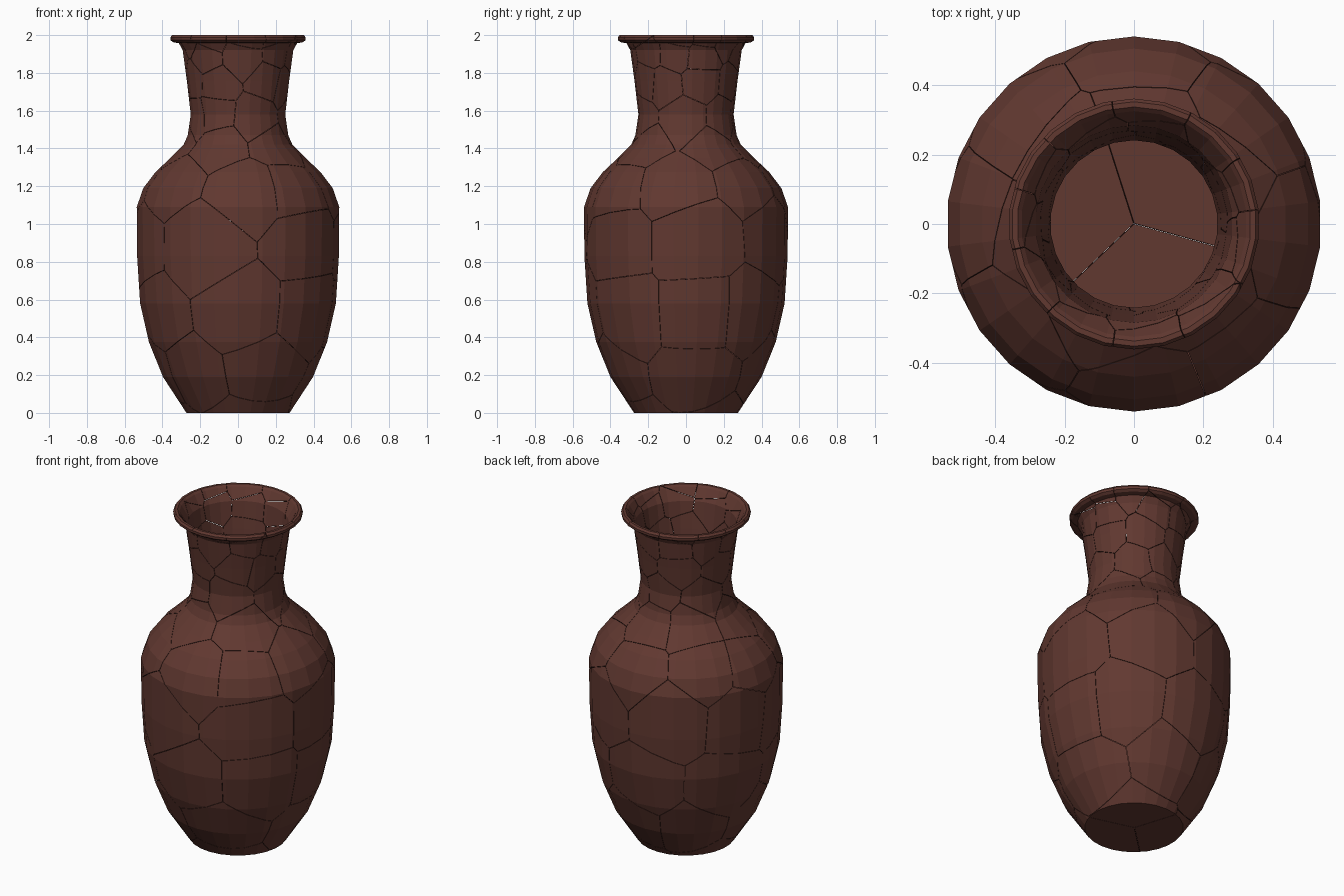
import bpy, bmesh, math, random
from mathutils import Vector

if "Cube" in bpy.data.objects:
    bpy.data.objects.remove(bpy.data.objects["Cube"])

random.seed(11)
SIDES = 26
WALL = 0.011
HALF_GAP = 0.001


def material(name, rgb):
    m = bpy.data.materials.new(name)
    m.diffuse_color = (*rgb, 1)
    m.use_nodes = True
    m.node_tree.nodes["Principled BSDF"].inputs["Base Color"].default_value = m.diffuse_color
    return m


clay = material("brown clay", (0.120, 0.040, 0.030))
dark = material("dark crack", (0.040, 0.014, 0.011))

# Outer silhouette (radius, height), then the rim, then the inner wall
outer = [(0.275, 0), (0.40, 0.19), (0.475, 0.375), (0.522, 0.58), (0.538, 0.83),
         (0.540, 1.09), (0.505, 1.19), (0.44, 1.275), (0.36, 1.35), (0.29, 1.42),
         (0.268, 1.47), (0.252, 1.58), (0.273, 1.76), (0.295, 1.92)]
rim = [(0.315, 1.957), (0.345, 1.962), (0.360, 1.973), (0.361, 1.988),
       (0.352, 2.0), (0.337, 2.0), (0.325, 1.988)]
inner = [(r - WALL, z) for r, z in reversed(outer[1:])] + [(0.275, 0.015)]
profile = outer + rim + inner

# Hollow vase body: lathe the profile, close base and inside floor
base = bmesh.new()
rings = []
for r, z in profile:
    rings.append([base.verts.new((r * math.sin(2 * math.pi * i / SIDES),
                                  -r * math.cos(2 * math.pi * i / SIDES), z))
                  for i in range(SIDES)])
for a, b in zip(rings, rings[1:]):
    for i in range(SIDES):
        j = (i + 1) % SIDES
        base.faces.new((a[i], a[j], b[j], b[i]))
base.faces.new(list(reversed(rings[0])))
base.faces.new(rings[-1])
base.normal_update()

# Shard centres: rows of jittered points, denser towards the mouth
rows = [(0.01, 0.14, 3), (0.20, 0.40, 6), (0.52, 0.51, 7), (0.92, 0.53, 7),
        (1.22, 0.47, 8), (1.42, 0.29, 6), (1.58, 0.25, 7), (1.75, 0.27, 8),
        (1.90, 0.29, 9), (1.985, 0.34, 11)]
seeds = []
for z, r, n in rows:
    start = random.random() * 6.28
    for k in range(n):
        a = start + (k + random.uniform(-0.28, 0.28)) * 2 * math.pi / n
        dz = random.uniform(-0.3, 0.3) * min(0.3, 2 * r / n)
        seeds.append(Vector((r * math.cos(a), r * math.sin(a), z + dz)))

# Cut one shard per centre and gather them into a single mesh
result = bmesh.new()
for s in seeds:
    bm = base.copy()
    for o in sorted(seeds, key=lambda p: (p - s).length):
        if o is s or not bm.verts:
            continue
        n = (o - s).normalized()
        p = (s + o) / 2 - n * HALF_GAP
        if max((v.co - p).dot(n) for v in bm.verts) < 1e-6:
            continue
        cut = bmesh.ops.bisect_plane(
            bm, geom=bm.verts[:] + bm.edges[:] + bm.faces[:], dist=1e-6,
            plane_co=p, plane_no=n, clear_outer=True)
        edges = [e for e in cut["geom_cut"]
                 if isinstance(e, bmesh.types.BMEdge) and e.is_valid and len(e.link_faces) == 1]
        if len(edges) > 2:
            fill = bmesh.ops.triangle_fill(bm, edges=edges, use_beauty=True, normal=n)
            for f in fill["geom"]:
                if isinstance(f, bmesh.types.BMFace):
                    f.material_index = 1
                    f.normal_update()
                    if f.normal.dot(n) < 0:
                        f.normal_flip()
    if bm.faces:
        tmp = bpy.data.meshes.new("tmp")
        bm.to_mesh(tmp)
        result.from_mesh(tmp)
        bpy.data.meshes.remove(tmp)
    bm.free()
base.free()

mesh = bpy.data.meshes.new("cracked_vase")
result.to_mesh(mesh)
result.free()
mesh.materials.append(clay)
mesh.materials.append(dark)
vase = bpy.data.objects.new("cracked_vase", mesh)
bpy.context.collection.objects.link(vase)
